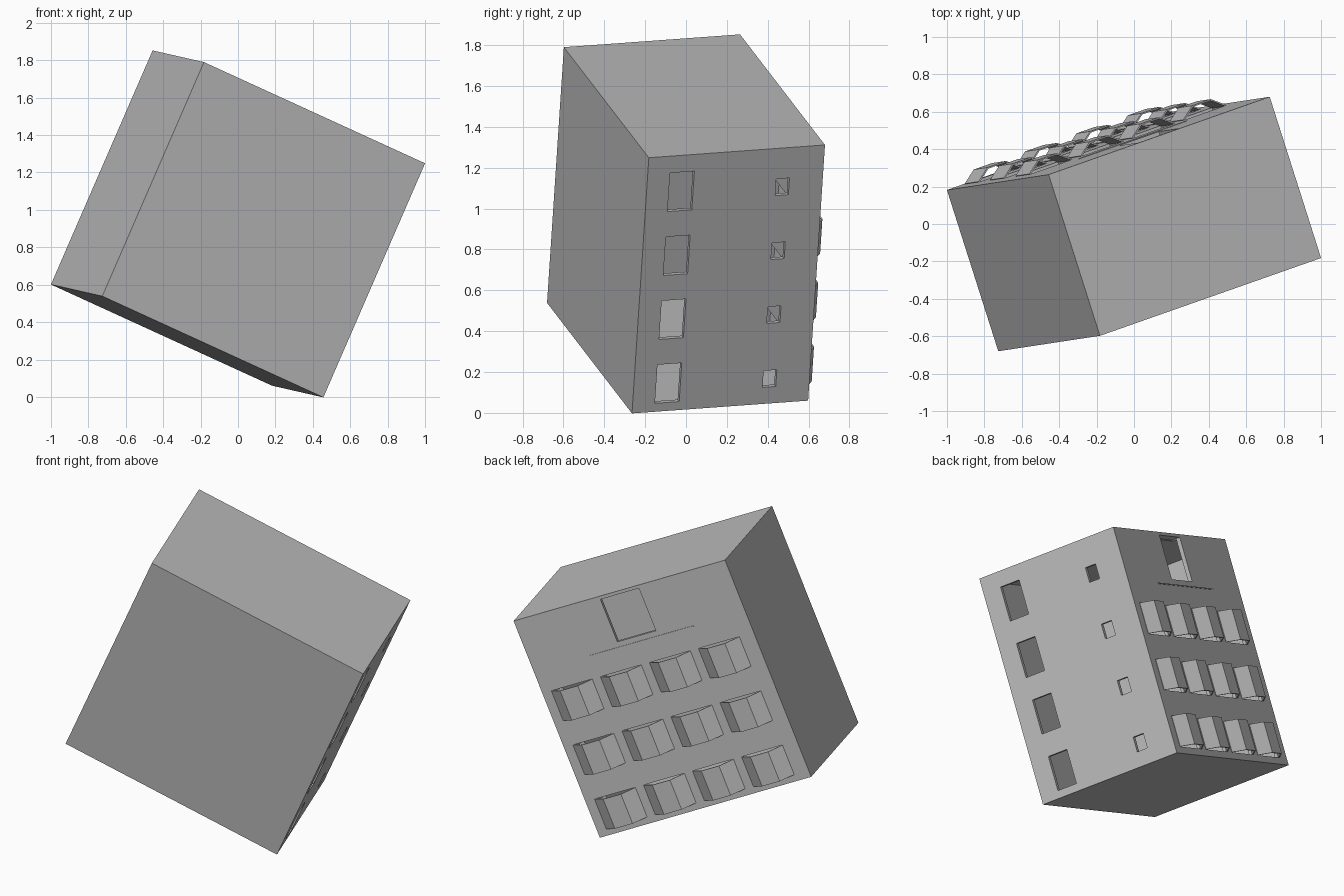
import bpy
from mathutils import Matrix, Vector

if "Cube" in bpy.data.objects:
    bpy.data.objects.remove(bpy.data.objects["Cube"], do_unlink=True)

# Building size: width, depth, height, wall thickness
W, D, H, T = 1.365, 0.907, 1.367, 0.025

# The whole building is tipped over: own axes in world space
along = Vector((-1.18, -0.415, 0.54)).normalized()
back = Vector((-0.28, 0.86, 0.065))
back = (back - along * back.dot(along)).normalized()
up = along.cross(back)
POSE = Matrix.Translation((0, 0, 0.925)) @ Matrix((along, back, up)).transposed().to_4x4()

grey = bpy.data.materials.new("plain grey")
grey.use_nodes = True
grey.diffuse_color = (0.5, 0.5, 0.5, 1)
grey.node_tree.nodes["Principled BSDF"].inputs["Base Color"].default_value = (0.5, 0.5, 0.5, 1)


def add_mesh(name, verts, faces):
    mesh = bpy.data.meshes.new(name)
    mesh.from_pydata(verts, [], faces)
    mesh.materials.append(grey)
    obj = bpy.data.objects.new(name, mesh)
    bpy.context.collection.objects.link(obj)
    obj.matrix_world = POSE
    return obj


def box(name, x, y, z):
    verts = [(a, b, c) for a in x for b in y for c in z]
    faces = [(0, 1, 3, 2), (4, 6, 7, 5), (0, 4, 5, 1),
             (2, 3, 7, 6), (0, 2, 6, 4), (1, 5, 7, 3)]
    return add_mesh(name, verts, faces)


# Fractions of the wall, counted from the roof edge and the windowed end
def px(f):
    return W * (f - 0.5)


def py(f):
    return D * (f - 0.5)


def pz(f):
    return H * (0.5 - f)


shell = box("building_shell", (-W / 2, W / 2), (-D / 2, D / 2), (-H / 2, H / 2))


def cut(name, x, y, z):
    cutter = box(name, x, y, sorted(z))
    cutter.hide_render = True
    cutter.hide_viewport = True
    cutter.display_type = 'WIRE'
    mod = shell.modifiers.new(name, 'BOOLEAN')
    mod.operation = 'DIFFERENCE'
    mod.solver = 'EXACT'
    mod.object = cutter


# Hollow interior
cut("interior_cutter", (T - W / 2, W / 2 - T), (T - D / 2, D / 2 - T), (T - H / 2, H / 2 - T))

# End wall: one large and one small window on each storey
end_x = (-W / 2 - 0.1, -W / 2 + 2 * T)
for row in range(4):
    f = 0.25 * row
    cut("large_window_cutter", end_x, (py(0.127), py(0.265)), (pz(f + 0.033), pz(f + 0.184)))
    cut("small_window_cutter", end_x, (py(0.735), py(0.81)), (pz(f + 0.065), pz(f + 0.13)))

# Entrance opening
back_y = (D / 2 - 2 * T, D / 2 + 0.1)
cut("doorway_cutter", (px(0.405), px(0.587)), back_y, (pz(0.79), pz(0.986)))

# Three rows of projecting bay windows, open at top and bottom
STEP, OUT = 0.074, 0.055
for row in range(3):
    top, bottom = pz(0.03 + 0.25 * row), pz(0.166 + 0.25 * row)
    for col in range(4):
        left, right = px(0.045 + 0.232 * col), px(0.235 + 0.232 * col)
        cut("bay_opening_cutter", (left, right), back_y, (top, bottom))
        profile = [(left, D / 2), (left + STEP, D / 2 + OUT),
                   (right - STEP, D / 2 + OUT), (right, D / 2)]
        verts = [(x, y, z) for z in (bottom, top) for x, y in profile]
        bay = add_mesh("bay_window", verts, [(i + 1, i, i + 4, i + 5) for i in range(3)])
        solid = bay.modifiers.new("thickness", 'SOLIDIFY')
        solid.thickness = 0.008
        solid.offset = 0

# Slim ledge above the entrance
box("entrance_ledge", (px(0.266), px(0.756)), (D / 2 - 0.005, D / 2 + 0.004),
    (pz(0.767), pz(0.763)))
